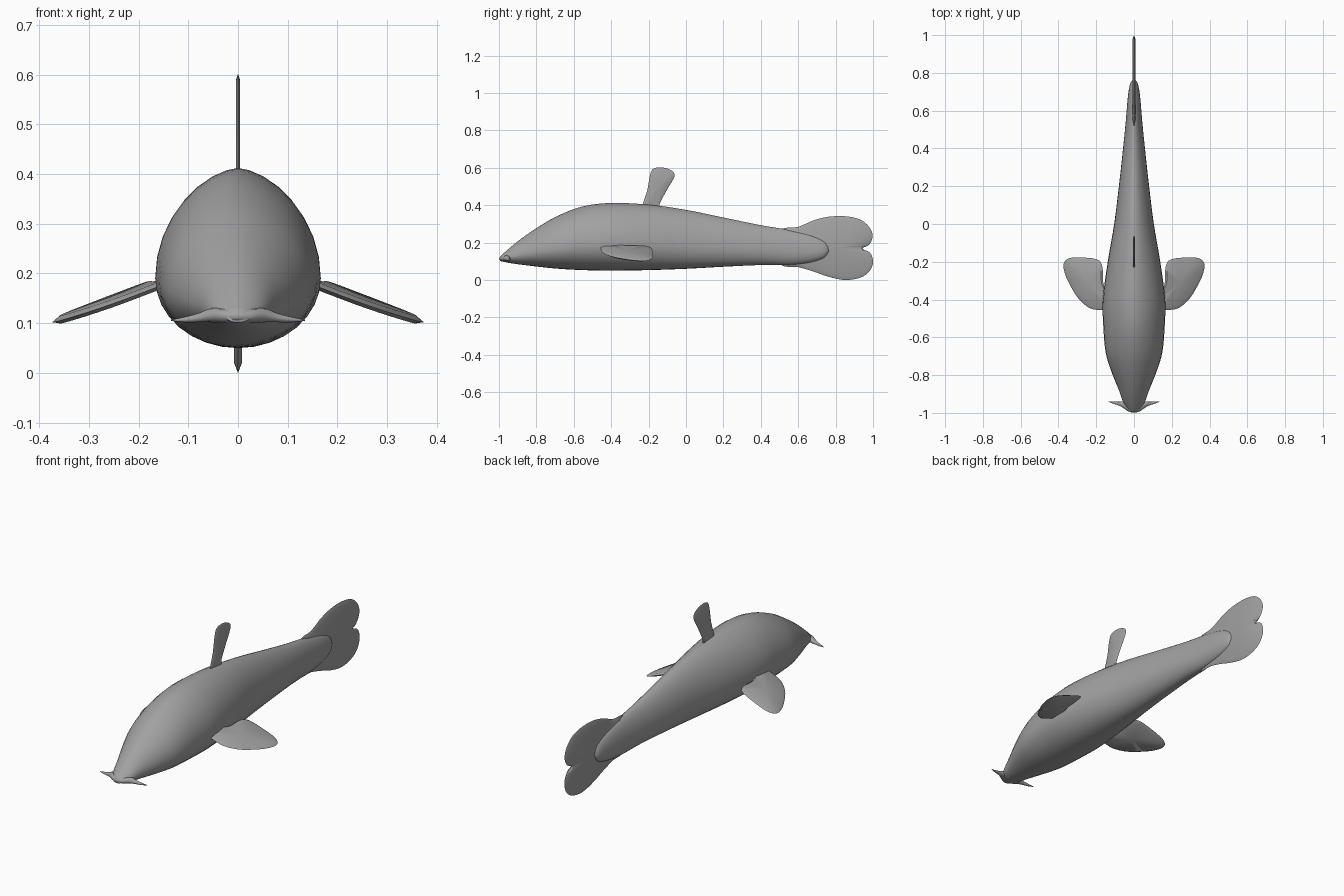
import bpy, bmesh, math
from mathutils import Vector

if "Cube" in bpy.data.objects:
    bpy.data.objects.remove(bpy.data.objects["Cube"])

grey = bpy.data.materials.new("plain grey")
grey.diffuse_color = (0.36, 0.36, 0.36, 1)
grey.use_nodes = True
grey.node_tree.nodes["Principled BSDF"].inputs["Base Color"].default_value = grey.diffuse_color


def finish(name, bm, angle=40):
    bmesh.ops.recalc_face_normals(bm, faces=bm.faces)
    mesh = bpy.data.meshes.new(name)
    bm.to_mesh(mesh)
    bm.free()
    mesh.materials.append(grey)
    obj = bpy.data.objects.new(name, mesh)
    bpy.context.collection.objects.link(obj)
    bpy.ops.object.select_all(action='DESELECT')
    obj.select_set(True)
    bpy.context.view_layer.objects.active = obj
    bpy.ops.object.shade_smooth_by_angle(angle=math.radians(angle))
    return obj


def smooth(points, steps, closed=False):
    """Catmull-Rom curve through points of any dimension."""
    n, out = len(points), []
    for i in range(n if closed else n - 1):
        ids = [i - 1, i, i + 1, i + 2]
        ids = [k % n if closed else min(max(k, 0), n - 1) for k in ids]
        a, b, c, d = (Vector(points[k]) for k in ids)
        for s in range(steps):
            t = s / steps
            out.append(0.5 * (2 * b + (c - a) * t + (2 * a - 5 * b + 4 * c - d) * t * t
                              + (3 * b - a - 3 * c + d) * t ** 3))
    if not closed:
        out.append(Vector(points[-1]))
    return out


def loft(name, rings):
    bm = bmesh.new()
    rows = [[bm.verts.new(p) for p in ring] for ring in rings]
    n = len(rows[0])
    for a, b in zip(rows, rows[1:]):
        for i in range(n):
            bm.faces.new((a[i], a[(i + 1) % n], b[(i + 1) % n], b[i]))
    bm.faces.new(rows[0])
    bm.faces.new(rows[-1])
    return finish(name, bm, 60)


def fin(name, outline, place, thick, steps=4):
    """Thin blade with a bevelled rim; place(u, v, w) maps it into space."""
    rim = smooth(outline, steps, True)
    mid = sum(rim, Vector((0, 0))) / len(rim)
    n = len(rim)
    bm = bmesh.new()
    edge = [bm.verts.new(place(p.x, p.y, 0)) for p in rim]
    for side in (-1, 1):
        inner = [mid + (p - mid) * 0.88 for p in rim]
        ring = [bm.verts.new(place(p.x, p.y, side * thick)) for p in inner]
        hub = bm.verts.new(place(mid.x, mid.y, side * thick))
        for i in range(n):
            j = (i + 1) % n
            bm.faces.new((edge[i], edge[j], ring[j], ring[i]))
            bm.faces.new((ring[i], ring[j], hub))
    return finish(name, bm)


# Body: y, top z, bottom z, half width, egg-shaped sections
stations = [
    (-0.995, 0.125, 0.102, 0.022), (-0.95, 0.165, 0.092, 0.054),
    (-0.88, 0.222, 0.082, 0.080), (-0.78, 0.290, 0.070, 0.120),
    (-0.68, 0.346, 0.060, 0.150), (-0.55, 0.394, 0.053, 0.162),
    (-0.40, 0.412, 0.050, 0.165), (-0.20, 0.403, 0.053, 0.139),
    (0.0, 0.375, 0.060, 0.105), (0.20, 0.334, 0.071, 0.080),
    (0.40, 0.293, 0.080, 0.058), (0.55, 0.268, 0.080, 0.043),
    (0.66, 0.243, 0.092, 0.034), (0.73, 0.215, 0.113, 0.024),
    (0.755, 0.190, 0.135, 0.014), (0.765, 0.168, 0.155, 0.004)]
rings = []
for y, top, bot, w in smooth(stations, 4):
    wide = bot + 0.39 * (top - bot)
    ring = []
    for i in range(32):
        a = 2 * math.pi * i / 32
        c, s = math.cos(a), math.sin(a)
        power = 1.22 if s > 0 else 1.0
        x = math.copysign(abs(c) ** power, c) * w
        ring.append((x, y, wide + s * (top - wide if s > 0 else wide - bot)))
    rings.append(ring)
loft("body", rings)

# Swept upper lip with pointed ends: x, y, z, half depth, half height
half = [(0.0, -0.974, 0.114, 0.025, 0.015), (0.03, -0.968, 0.115, 0.024, 0.015),
        (0.055, -0.957, 0.116, 0.018, 0.014), (0.08, -0.951, 0.111, 0.010, 0.009),
        (0.11, -0.945, 0.107, 0.006, 0.005), (0.135, -0.940, 0.106, 0.001, 0.001)]
span = [(-x, *r) for x, *r in reversed(half[1:])] + half
loft("lip", [[(x, y + dy * math.cos(k * math.pi / 6), z + dz * math.sin(k * math.pi / 6))
              for k in range(12)] for x, y, z, dy, dz in smooth(span, 3)])

# Dorsal fin
fin("dorsal_fin",
    [(-0.235, 0.37), (-0.207, 0.48), (-0.19, 0.57), (-0.168, 0.598), (-0.115, 0.6),
     (-0.07, 0.58), (-0.063, 0.55), (-0.10, 0.485), (-0.14, 0.41), (-0.15, 0.37)],
    lambda u, v, w: (w, u, v), 0.004)

# Two-lobed tail fin
upper = [(0.50, 0.26), (0.60, 0.284), (0.68, 0.318), (0.76, 0.338), (0.85, 0.341),
         (0.93, 0.324), (0.98, 0.283), (0.998, 0.235), (0.98, 0.19)]
lower = [(0.985, 0.145), (1.0, 0.095), (0.98, 0.045), (0.93, 0.012), (0.85, 0.0),
         (0.76, 0.018), (0.68, 0.046), (0.60, 0.069), (0.50, 0.09)]
fin("tail_fin", upper + [(0.944, 0.168)] + lower, lambda u, v, w: (w, u, v), 0.008)

# Drooping pectoral fins
paddle = [(0.13, -0.45), (0.18, -0.455), (0.235, -0.445), (0.29, -0.40), (0.335, -0.33),
          (0.365, -0.265), (0.372, -0.21), (0.34, -0.18), (0.26, -0.178), (0.19, -0.19),
          (0.167, -0.23), (0.163, -0.31), (0.14, -0.37)]
for side, label in ((1, "right"), (-1, "left")):
    fin("pectoral_fin_" + label, paddle,
        lambda u, v, w: (side * u, v, 0.178 - (u - 0.165) * 0.385 + w
                         + 0.045 * (v + 0.32)), 0.008)
